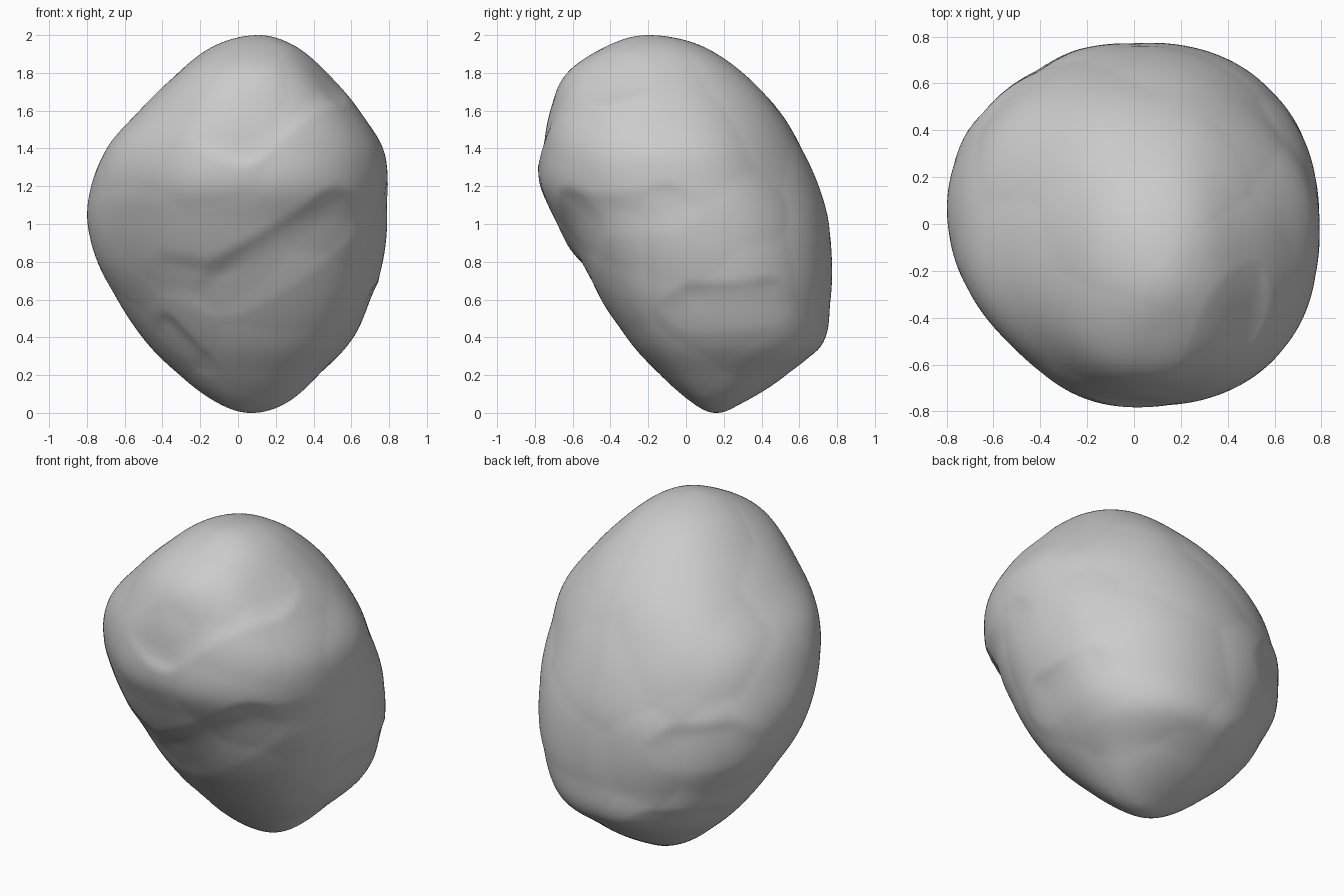
import bpy, bmesh, math
from mathutils import Vector, noise
from mathutils.geometry import intersect_point_line

if "Cube" in bpy.data.objects:
    bpy.data.objects.remove(bpy.data.objects["Cube"])

# Outline of the boulder: z, x min, x max, y min, y max
OUTLINE = [
    (0.00, 0.07, 0.07, 0.16, 0.16),
    (0.05, -0.10, 0.25, 0.04, 0.29),
    (0.20, -0.31, 0.43, -0.13, 0.53),
    (0.36, -0.47, 0.58, -0.28, 0.725),
    (0.60, -0.64, 0.71, -0.45, 0.765),
    (0.80, -0.75, 0.765, -0.575, 0.775),
    (1.00, -0.80, 0.79, -0.68, 0.76),
    (1.20, -0.78, 0.795, -0.775, 0.70),
    (1.40, -0.70, 0.765, -0.775, 0.61),
    (1.60, -0.52, 0.64, -0.73, 0.49),
    (1.80, -0.32, 0.47, -0.63, 0.30),
    (1.94, -0.13, 0.31, -0.43, 0.09),
    (2.00, 0.11, 0.11, -0.20, -0.20),
]
# Corners made fuller (+) or flatter (-): angle, level, height range, amount
CORNERS = [
    (225, 1.00, 0.55, -0.09),
    (45, 1.45, 0.40, -0.05),
    (135, 1.45, 0.35, 0.04),
    (315, 0.35, 0.30, 0.05),
]
# Ledges: start, end, half width, depth, steep side (1 above, -1 below)
GROOVES = [
    ((-0.40, -0.48, 0.76), (-0.10, -0.53, 0.72), 0.17, 0.015, 1),
    ((-0.10, -0.53, 0.72), (0.48, -0.56, 1.12), 0.19, 0.030, 1),
    ((0.48, -0.56, 1.12), (0.74, -0.10, 1.15), 0.15, 0.018, 1),
    ((0.40, -0.40, 1.66), (0.02, -0.68, 1.38), 0.20, 0.035, -1),
    ((0.68, 0.05, 0.62), (0.62, 0.40, 0.66), 0.15, 0.020, 1),
    ((-0.40, -0.22, 0.45), (-0.25, -0.22, 0.28), 0.14, 0.020, 1),
    ((-0.60, 0.48, 0.98), (-0.42, 0.65, 0.95), 0.16, 0.020, 1),
    ((-0.45, 0.45, 0.42), (-0.25, 0.62, 0.42), 0.16, 0.015, 1),
]
PHI = [math.acos(max(-1, min(1, 1 - r[0]))) for r in OUTLINE]


def slope(i, k):
    a, b = max(i - 1, 0), min(i + 1, len(PHI) - 1)
    return (OUTLINE[b][k] - OUTLINE[a][k]) / (PHI[b] - PHI[a])


def section(phi):
    """Smoothly interpolated x and y limits at one level."""
    i = max(j for j in range(len(PHI) - 1) if PHI[j] <= phi + 1e-9)
    h = PHI[i + 1] - PHI[i]
    t = (phi - PHI[i]) / h
    return [(2*t**3 - 3*t*t + 1) * OUTLINE[i][k] + (t**3 - 2*t*t + t) * h * slope(i, k)
            + (3*t*t - 2*t**3) * OUTLINE[i + 1][k] + (t**3 - t*t) * h * slope(i + 1, k)
            for k in (1, 2, 3, 4)]


def rock_point(phi, a):
    x0, x1, y0, y1 = section(phi)
    cx, cy = (x0 + x1) / 2, (y0 + y1) / 2
    c, s = math.cos(a), math.sin(a)
    z = 1 - math.cos(phi)
    # fuller right side
    n = 2.05 + 0.1 * (1 + c)
    r = (abs(c)**n + abs(s)**n) ** (-1 / n)
    for deg, level, span, amount in CORNERS:
        turn = (math.degrees(a) - deg + 180) % 360 - 180
        r *= 1 + amount * math.exp(-(turn / 26) ** 2 - ((z - level) / span) ** 2)
    p = Vector((cx + r*c*(x1 - x0)/2, cy + r*s*(y1 - y0)/2, z))
    # ledges: abrupt on one side of the crease, gentle on the other
    push = 0.0
    for q0, q1, w, depth, side in GROOVES:
        q0, q1 = Vector(q0), Vector(q1)
        q, t = intersect_point_line(p, q0, q1)
        q = q0.lerp(q1, max(0, min(1, t)))
        up = side * max(-1, min(1, (p.z - q.z) / 0.06))
        push = max(push, depth * max(0, 1 - (p - q).length / (w * (1 - 0.4 * up))))
    # rounded lumps meeting in creases
    cell = noise.voronoi(p * 1.8 + Vector((3.1, 1.7, 5.2)))[0]
    push += 0.028 * (min(cell[0], 0.9) ** 2 - 0.27) * math.sin(phi)
    inward = Vector((cx, cy, 1 + 0.5 * (p.z - 1))) - p
    return p + inward.normalized() * push


# Boulder skin
RINGS, SEGS = 120, 200
bm = bmesh.new()
bottom = bm.verts.new(rock_point(0, 0))
top = bm.verts.new(rock_point(math.pi, 0))
rings = [[bm.verts.new(rock_point(math.pi * i / RINGS, 2 * math.pi * j / SEGS))
          for j in range(SEGS)] for i in range(1, RINGS)]
for j in range(SEGS):
    k = (j + 1) % SEGS
    bm.faces.new((bottom, rings[0][k], rings[0][j]))
    bm.faces.new((top, rings[-1][j], rings[-1][k]))
    for lo, hi in zip(rings, rings[1:]):
        bm.faces.new((lo[j], lo[k], hi[k], hi[j]))
bmesh.ops.recalc_face_normals(bm, faces=bm.faces)
mesh = bpy.data.meshes.new("boulder")
bm.to_mesh(mesh)
bm.free()
boulder = bpy.data.objects.new("boulder", mesh)
bpy.context.collection.objects.link(boulder)
bpy.context.view_layer.objects.active = boulder
boulder.select_set(True)
bpy.ops.object.shade_smooth_by_angle(angle=math.radians(30))
